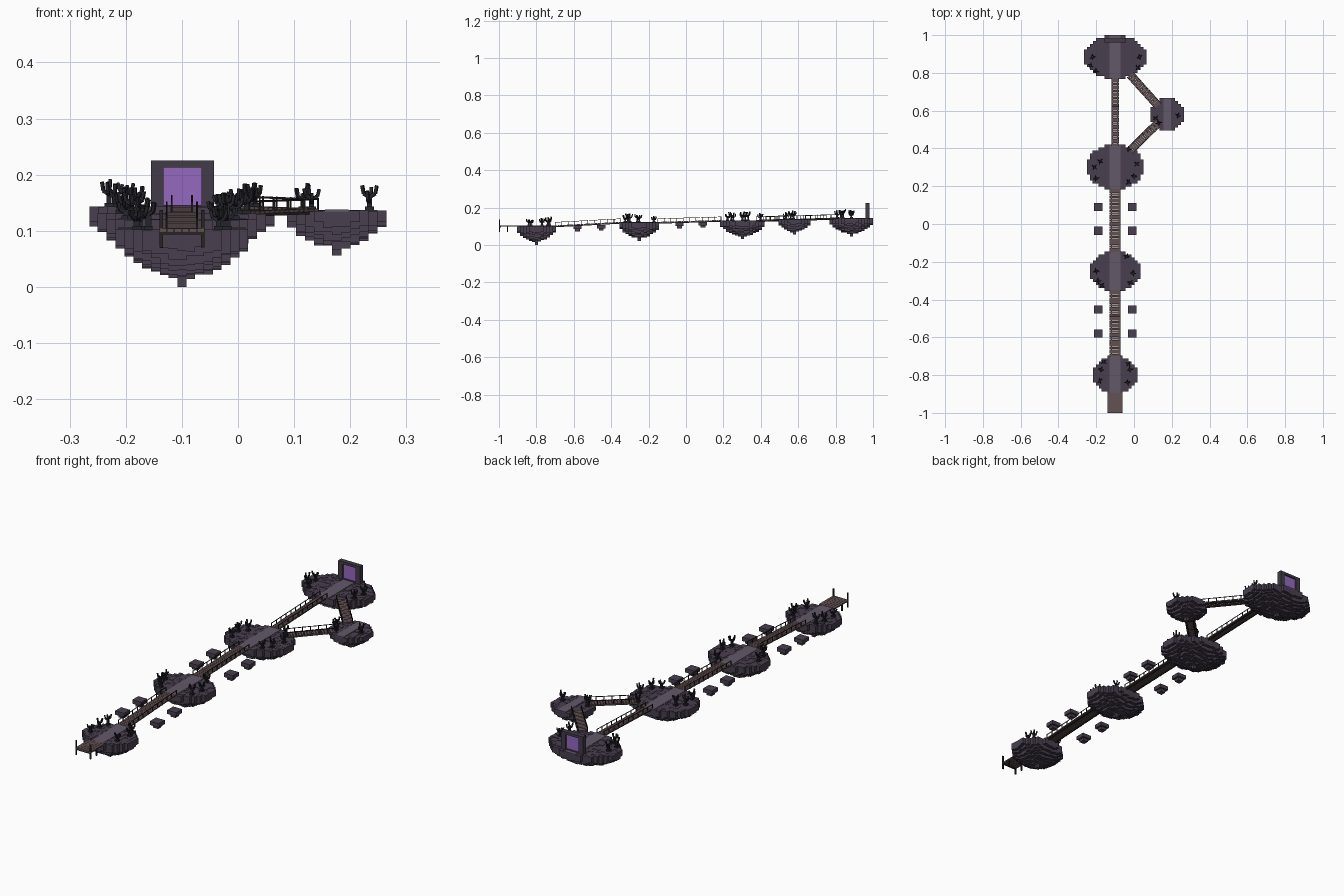
import bpy, bmesh, math, random
from mathutils import Matrix, Vector

if "Cube" in bpy.data.objects:
    bpy.data.objects.remove(bpy.data.objects["Cube"])

random.seed(7)


def material(name, rgb):
    m = bpy.data.materials.new(name)
    m.diffuse_color = (*rgb, 1)
    m.use_nodes = True
    m.node_tree.nodes["Principled BSDF"].inputs["Base Color"].default_value = m.diffuse_color
    return m


ROCK = material("dark_rock", (0.066, 0.050, 0.078))
FRAME = material("frame_stone", (0.055, 0.043, 0.066))
PATH = material("path_stone", (0.125, 0.098, 0.14))
WOOD = material("plank_wood", (0.125, 0.083, 0.088))
RAIL = material("dark_timber", (0.022, 0.017, 0.017))
TREE = material("dead_wood", (0.018, 0.018, 0.026))
GLOW = material("portal_purple", (0.30, 0.14, 0.52))


class Part:
    """Collects boxes into one named object."""

    def __init__(self, name, mat):
        self.name, self.mat, self.bm = name, mat, bmesh.new()

    def box(self, lo, hi):
        lo, hi = Vector(lo), Vector(hi)
        mx = Matrix.Translation((lo + hi) / 2) @ Matrix.Diagonal((*(hi - lo), 1))
        bmesh.ops.create_cube(self.bm, size=1, matrix=mx)

    def beam(self, a, b, w, h=None):
        a, b = Vector(a), Vector(b)
        d = b - a
        mx = (Matrix.Translation((a + b) / 2) @ d.to_track_quat('Y', 'Z').to_matrix().to_4x4()
              @ Matrix.Diagonal((w, d.length, h or w, 1)))
        bmesh.ops.create_cube(self.bm, size=1, matrix=mx)

    def done(self):
        me = bpy.data.meshes.new(self.name)
        self.bm.to_mesh(me)
        self.bm.free()
        me.materials.append(self.mat)
        bpy.context.collection.objects.link(bpy.data.objects.new(self.name, me))


def island(name, cx, cy, rx, ry, top, bottom, path_w):
    """Ellipse of square columns whose depth follows a bowl, with a central tip."""
    p = Part(name, ROCK)
    nx, ny = round(rx / 0.0165), round(ry / 0.0165)
    sx, sy = 2 * rx / (2 * nx + 1), 2 * ry / (2 * ny + 1)
    depth = top - bottom
    for i in range(-nx, nx + 1):
        for j in range(-ny, ny + 1):
            r = math.hypot(i / (nx + 0.3), j / (ny + 0.3))
            if r > 1.02:
                continue
            d = 0.31 * depth + 0.53 * depth * (1 - r ** 1.9) + random.uniform(-0.004, 0.004)
            if i == 0 and j == 0:
                d = depth
            x, y = cx + i * sx, cy + j * sy
            p.box((x - sx / 2, y - sy / 2, top - d),
                  (x + sx / 2, y + sy / 2, top - random.choice((0, 0.001, 0.002))))
    p.done()
    # paved strip over the middle
    p = Part(name + "_path", PATH)
    n = 6
    for k in range(n):
        y0, y1 = cy - ry + 2 * ry * k / n, cy - ry + 2 * ry * (k + 1) / n
        p.box((cx - path_w / 2, y0, top - 0.004), (cx + path_w / 2, y1, top + 0.001))
    p.done()


def tree(p, x, y, z, h):
    """Blocky dead tree: trunk and bent branches."""
    p.beam((x, y, z - 0.003), (x, y, z + h * 0.65), 0.009)
    p.box((x - 0.008, y - 0.008, z - 0.002), (x + 0.008, y + 0.008, z + 0.006))
    start = random.uniform(0, 6.28)
    for k in range(4):
        a = start + k * math.pi / 2 + random.uniform(-0.3, 0.3)
        u = Vector((math.cos(a), math.sin(a), 0))
        s = Vector((x, y, z + h * random.uniform(0.3, 0.6)))
        e = s + u * 0.011 + Vector((0, 0, 0.006))
        p.beam(s, e, 0.006)
        p.beam(e, e + u * 0.003 + Vector((0, 0, h * 0.35)), 0.0055)


def bridge(name, a, b, w):
    """Planked deck with side beams, posts and handrails."""
    a, b = Vector(a), Vector(b)
    d = b - a
    side = Vector((d.y, -d.x, 0)).normalized() * (w / 2 - 0.002)
    planks, rails = Part(name + "_planks", WOOD), Part(name + "_rails", RAIL)
    n = round(d.length / 0.0125)
    for k in range(n):
        planks.beam(a + d * (k + 0.07) / n, a + d * (k + 0.93) / n, w, 0.005)
    up, m = Vector((0, 0, 0.019)), round(d.length / 0.035)
    for s in (side, -side):
        rails.beam(a + s * 0.75 - up * 0.25, b + s * 0.75 - up * 0.25, 0.005)
        rails.beam(a + s + up, b + s + up, 0.0025)
        for k in range(m + 1):
            q = a + d * k / m + s
            rails.beam(q - up * 0.2, q + up * 1.1, 0.003)
    planks.done()
    rails.done()


# floating islands: x, y, x radius, y radius, top, bottom, path width
ISLANDS = {
    "first_island": (-0.10, -0.80, 0.118, 0.104, 0.102, 0.0, 0.058),
    "second_island": (-0.10, -0.25, 0.134, 0.105, 0.121, 0.020, 0.058),
    "third_island": (-0.10, 0.302, 0.150, 0.119, 0.131, 0.031, 0.058),
    "side_island": (0.176, 0.58, 0.089, 0.086, 0.137, 0.056, 0.042),
    "portal_island": (-0.10, 0.884, 0.165, 0.116, 0.143, 0.045, 0.058),
}
for name, spec in ISLANDS.items():
    island(name, *spec)

# dead trees, offset from each island centre: dx, dy, height
TREES = {
    "first_island": [(-0.075, 0.03, .038), (-0.06, 0.07, .045), (0.07, 0.06, .045),
                     (0.08, 0.03, .04), (0.065, -0.04, .035), (-0.08, -0.03, .032)],
    "second_island": [(-0.09, -0.05, .045), (-0.07, -0.075, .04), (0.08, -0.06, .045),
                      (0.095, -0.01, .04), (-0.10, 0.0, .036), (0.06, 0.078, .035)],
    "third_island": [(-0.10, -0.06, .045), (0.10, -0.05, .042), (0.07, -0.08, .035),
                     (-0.11, 0.0, .045), (0.115, 0.015, .047), (-0.08, 0.03, .045),
                     (0.07, 0.095, .034)],
    "side_island": [(-0.06, -0.02, .045), (0.058, -0.005, .042), (-0.045, -0.045, .035)],
    "portal_island": [(-0.13, -0.045, .046), (-0.10, -0.075, .04), (0.12, -0.055, .046),
                      (0.13, 0.0, .042), (-0.12, 0.0, .042)],
}
for name, items in TREES.items():
    p = Part(name + "_dead_trees", TREE)
    x, y, _, _, top = ISLANDS[name][:5]
    for dx, dy, h in items:
        tree(p, x + dx, y + dy, top, h)
    p.done()

# bridges between the islands
bridge("first_bridge", (-0.10, -0.70, 0.102), (-0.10, -0.35, 0.121), 0.058)
bridge("second_bridge", (-0.10, -0.15, 0.121), (-0.10, 0.187, 0.131), 0.058)
bridge("long_bridge", (-0.10, 0.415, 0.131), (-0.10, 0.772, 0.143), 0.04)
bridge("side_bridge_front", (-0.02, 0.39, 0.131), (0.128, 0.535, 0.137), 0.045)
bridge("side_bridge_back", (0.128, 0.625, 0.137), (-0.02, 0.79, 0.143), 0.045)

# entrance dock
p = Part("dock_planks", WOOD)
for k in range(6):
    x = -0.14 + k * 0.08 / 6
    p.box((x + 0.0005, -1, 0.098), (x + 0.0128, -0.895, 0.104))
p.done()
p = Part("dock_posts", RAIL)
for x in (-0.137, -0.063):
    p.box((x - 0.003, -1.0, 0.07), (x + 0.003, -0.994, 0.137))
    p.box((x - 0.003, -0.957, 0.07), (x + 0.003, -0.951, 0.103))
p.box((-0.138, -0.998, 0.093), (-0.062, -0.990, 0.098))
p.done()

# small floating stones beside the bridges
for k, (y, z) in enumerate(((-0.58, 0.104), (-0.453, 0.107), (-0.035, 0.12), (0.09, 0.123))):
    p = Part(f"floating_stones_{k + 1}", ROCK)
    for x in (-0.19, -0.01):
        p.box((x - 0.023, y - 0.022, z - 0.018), (x + 0.023, y + 0.022, z))
        p.box((x - 0.013, y - 0.013, z - 0.031), (x + 0.013, y + 0.013, z - 0.017))
    p.done()

# portal
p = Part("portal_frame", FRAME)
for x in (-0.155, -0.065):
    p.box((x, 0.96, 0.14), (x + 0.022, 0.982, 0.213))
p.box((-0.155, 0.96, 0.213), (-0.043, 0.982, 0.225))
p.box((-0.155, 0.96, 0.139), (-0.043, 0.982, 0.146))
p.done()
p = Part("portal_surface", GLOW)
p.box((-0.133, 0.967, 0.146), (-0.065, 0.975, 0.213))
p.done()
